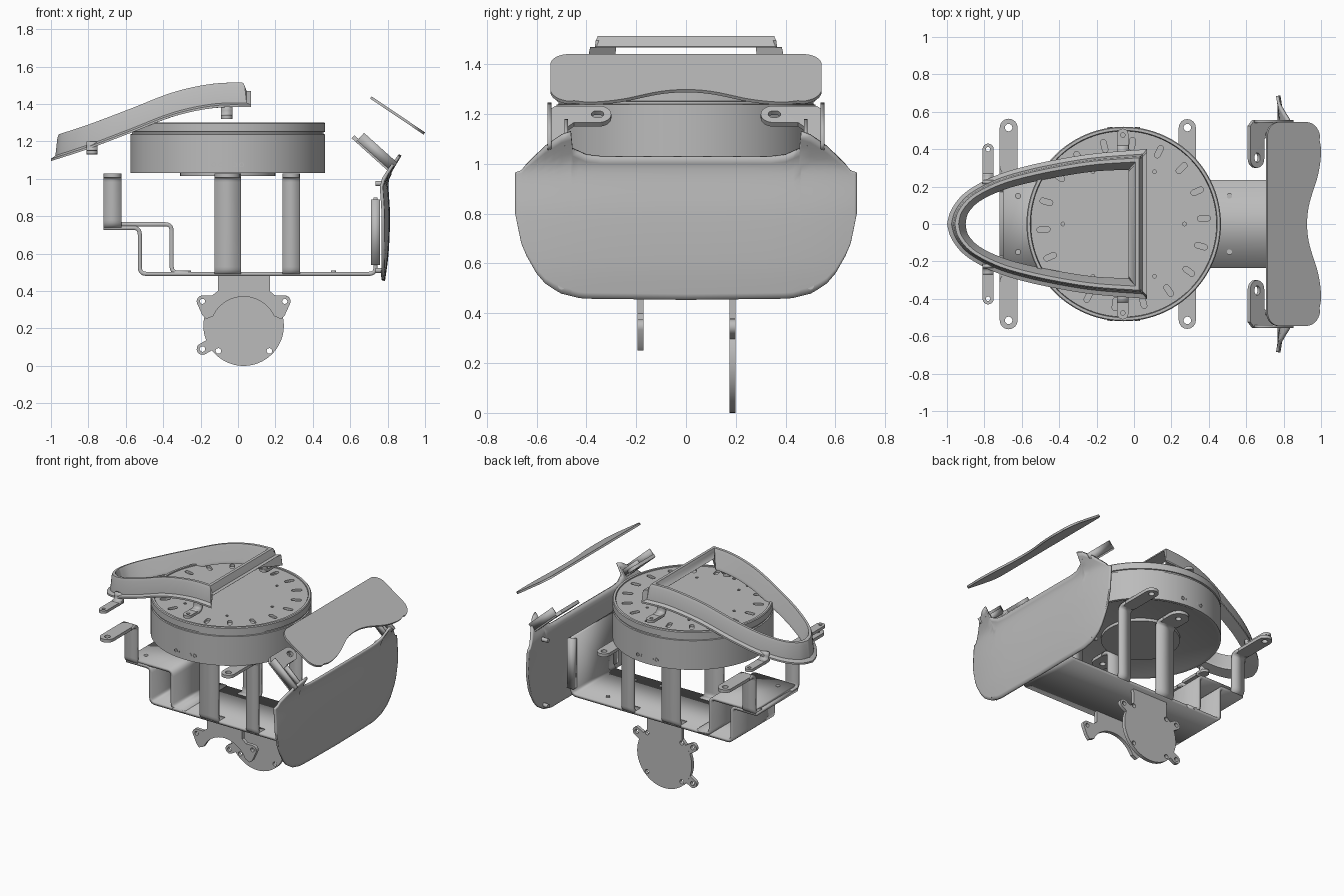
import bpy, bmesh, math
from math import sin, cos, pi, radians
from mathutils import Matrix, Vector

if "Cube" in bpy.data.objects:
    bpy.data.objects.remove(bpy.data.objects["Cube"])

grey = bpy.data.materials.new("plain grey")
grey.use_nodes = True
COLOUR = (0.5, 0.5, 0.5, 1)
grey.diffuse_color = COLOUR
grey.node_tree.nodes["Principled BSDF"].inputs["Base Color"].default_value = COLOUR


def finish(name, mesh, matrix=Matrix(), thick=0):
    mesh.materials.clear()
    mesh.materials.append(grey)
    ob = bpy.data.objects.new(name, mesh)
    ob.matrix_world = matrix
    bpy.context.collection.objects.link(ob)
    if thick:
        mod = ob.modifiers.new("thickness", "SOLIDIFY")
        mod.thickness, mod.offset = thick, 0
    bpy.ops.object.select_all(action="DESELECT")
    ob.select_set(True)
    bpy.context.view_layer.objects.active = ob
    bpy.ops.object.shade_smooth_by_angle(angle=radians(35))
    return ob


def grid(name, rows, matrix=Matrix(), thick=0, closed=False):
    """Skin a list of equally long point rows; closed wraps both ways."""
    bm = bmesh.new()
    vs = [[bm.verts.new(p) for p in row] for row in rows]
    n, m = len(rows), len(rows[0])
    for i in range(n if closed else n - 1):
        for j in range(m if closed else m - 1):
            k, l = (i + 1) % n, (j + 1) % m
            bm.faces.new((vs[i][j], vs[k][j], vs[k][l], vs[i][l]))
    bmesh.ops.recalc_face_normals(bm, faces=bm.faces)
    mesh = bpy.data.meshes.new(name)
    bm.to_mesh(mesh)
    bm.free()
    return finish(name, mesh, matrix, thick)


def sheet(name, loops, thick, matrix):
    """Flat plate; loops after the first are holes."""
    cu = bpy.data.curves.new(name, "CURVE")
    cu.dimensions, cu.fill_mode, cu.extrude = "2D", "BOTH", thick / 2
    for loop in loops:
        sp = cu.splines.new("POLY")
        sp.points.add(len(loop) - 1)
        for pt, (a, b) in zip(sp.points, loop):
            pt.co = (a, b, 0, 1)
        sp.use_cyclic_u = True
    tmp = bpy.data.objects.new(name, cu)
    bpy.context.collection.objects.link(tmp)
    dg = bpy.context.evaluated_depsgraph_get()
    mesh = bpy.data.meshes.new_from_object(tmp.evaluated_get(dg))
    bpy.data.objects.remove(tmp)
    return finish(name, mesh, matrix)


def arc(x, y, r, a=0, b=360, n=24):
    full = b - a == 360
    return [(x + r * cos(radians(a + (b - a) * i / n)), y + r * sin(radians(a + (b - a) * i / n)))
            for i in range(n if full else n + 1)]


def pill(x, y, length, r, angle=0):
    dx, dy = cos(radians(angle)) * length / 2, sin(radians(angle)) * length / 2
    return (arc(x + dx, y + dy, r, angle - 90, angle + 90, 8)
            + arc(x - dx, y - dy, r, angle + 90, angle + 270, 8))


def smooth(pts, n=6):
    ps = [Vector(p) for p in [pts[0], *pts, pts[-1]]]
    out = []
    for a, b, c, d in zip(ps, ps[1:], ps[2:], ps[3:]):
        for i in range(n):
            t = i / n
            out.append(b + (c - a) * t / 2 + (a * 2 - b * 5 + c * 4 - d) * t * t / 2
                       + (b * 3 - a - c * 3 + d) * t ** 3 / 2)
    return out + [ps[-1]]


def lookup(table, x):
    for (a, p), (b, q) in zip(table, table[1:]):
        if x <= b:
            return p + (q - p) * max(0, (x - a) / (b - a))
    return table[-1][1]


def rounded(path, r=0.035, n=5):
    ps = [Vector(p) for p in path]
    out = [ps[0]]
    for a, b, c in zip(ps, ps[1:], ps[2:]):
        p, q = b + (a - b).normalized() * r, b + (c - b).normalized() * r
        for i in range(n + 1):
            t = i / n
            out.append(p * (1 - t) ** 2 + b * 2 * t * (1 - t) + q * t * t)
    return out + [ps[-1]]


def bent(name, path, lo, hi, along_x=True, thick=0.022):
    """Bent metal strip: path in the side plane, lo..hi across it."""
    rows = [[(p[0], w, p[1]) if along_x else (w, p[0], p[1]) for w in (lo, hi)] for p in rounded(path)]
    return grid(name, rows, thick=thick)


def flat(z):
    return Matrix.Translation((0, 0, z))


def upright(y):
    return Matrix.Translation((0, y, 0)) @ Matrix.Rotation(pi / 2, 4, "X")


def cylinder(name, r, depth, loc, rot=Matrix()):
    bm = bmesh.new()
    bmesh.ops.create_cone(bm, cap_ends=True, segments=24, radius1=r, radius2=r, depth=depth)
    mesh = bpy.data.meshes.new(name)
    bm.to_mesh(mesh)
    bm.free()
    return finish(name, mesh, Matrix.Translation(loc) @ rot)


# Drum: turned body, slotted top disc, lower disc
DX = -0.055
profile = [(0.001, 1.035), (0.49, 1.035), (0.5, 1.03), (0.52, 1.03), (0.52, 1.238), (0.512, 1.24),
           (0.512, 1.25), (0.52, 1.252), (0.52, 1.296), (0.515, 1.302), (0.5, 1.302), (0.497, 1.278),
           (0.001, 1.278)]
drum = grid("drum", [[(DX + r * cos(a), r * sin(a), z) for r, z in profile]
                     for a in [2 * pi * i / 96 for i in range(96)]], closed=True)
slots = [pill(DX + 0.43 * cos(radians(a)), 0.43 * sin(radians(a)), 0.04, 0.015, a) for a in range(4, 364, 20)]
dots = [arc(x, y, 0.01, n=10) for x in (-0.38, 0.27) for y in (0, )]
dots += [arc(x, y, 0.01, n=10) for x in (-0.22, 0.11) for y in (-0.28, 0.28)]
sheet("drum_top", [arc(DX, 0, 0.497, n=96)] + slots + dots, 0.016, flat(1.288))
sheet("drum_lower_disc", [arc(DX, 0, 0.255, n=48)], 0.02, flat(1.024))
for i in range(5):
    for s in (-1, 1):
        hole = sheet("drum_vent_ring", [arc(DX + (i - 2) * 0.037, 1.075, 0.013, n=12),
                                        arc(DX + (i - 2) * 0.037, 1.075, 0.009, n=12)], 0.006, upright(s * 0.516))

# Upper frame: D-shaped loop following an S curve
low = smooth([(-1.0, 1.095), (-0.8, 1.16), (-0.58, 1.243), (-0.34, 1.335), (-0.12, 1.38), (0.07, 1.383)])
outer = smooth([(0.07, 0.40), (-0.2, 0.378), (-0.4, 0.347), (-0.6, 0.303), (-0.76, 0.25),
                (-0.9, 0.17), (-0.975, 0.08), (-1.0, 0)])
inner = smooth([(-0.03, 0.29), (-0.2, 0.282), (-0.37, 0.258), (-0.54, 0.225), (-0.69, 0.185),
                (-0.82, 0.125), (-0.885, 0.06), (-0.9, 0)])
section = [(0, 0), (0, 0.012), (0.24, 0.022), (0.34, 0.112), (0.42, 0.13), (0.62, 0.13),
           (0.7, 0.112), (0.96, 0.02), (1, 0.01), (1, 0)]


def frame_row(o, i, lift=0):
    row = []
    for f, h in section:
        x, y = o[0] * (1 - f) + i[0] * f, o[1] * (1 - f) + i[1] * f
        row.append((x, y, lookup(low, x) + max(h, lift * (0.085 + h * 0.1))))
    return row


half = list(zip(outer, inner))
rows = [frame_row(o, i) for o, i in half]
rows += [frame_row((o[0], -o[1]), (i[0], -i[1])) for o, i in half[-2::-1]]
rows += [frame_row((0.07, s * 0.385), (-0.03, s * 0.28), 1) for s in (-1, 1)]
grid("upper_frame", rows, closed=True)

for s in (-1, 1):
    sheet("frame_rear_tab", [pill(-0.78, s * 0.31, 0.18, 0.03, 90), arc(-0.78, s * 0.4, 0.012, n=12)],
          0.02, flat(1.142))
    bent("frame_rear_hanger", [(s * 0.27, 1.142), (s * 0.225, 1.142), (s * 0.225, 1.2)], -0.81, -0.75, False)
    sheet("frame_front_tab", [pill(-0.06, s * 0.43, 0.1, 0.03, 90), arc(-0.06, s * 0.475, 0.012, n=12)],
          0.02, flat(1.33))
    bent("frame_front_hanger", [(s * 0.42, 1.33), (s * 0.36, 1.33), (s * 0.36, 1.4)], -0.09, -0.03, False)

# Base tray with stepped end and upturned end
W = 0.235
bent("base_tray", [(-0.72, 0.738), (-0.525, 0.738), (-0.525, 0.492), (0.735, 0.492), (0.735, 0.9)], -W, W)
bent("upper_step", [(-0.70, 0.757), (-0.355, 0.757), (-0.355, 0.498), (-0.25, 0.498)], -W, W)
for s in (-1, 1):
    bent("end_flange", [(0.735, 0.54), (0.735, 0.89)], s * W - 0.02, s * W + 0.02, thick=0.05)
    for x in (-0.62, 0.51):
        cylinder("tray_rivet", 0.014, 0.02, (x, s * 0.15, 0.76 if x < 0 else 0.5))

# Upright brackets with outward ears
for label, x, hw, foot, reach in (("rear", -0.67, 0.048, 0.745, 0.515), ("middle", -0.055, 0.07, 0.495, 0.38),
                                  ("front", 0.285, 0.046, 0.495, 0.515)):
    for s in (-1, 1):
        bent(label + "_bracket_leg", [(s * 0.31, 1.018), (s * 0.243, 1.018), (s * 0.243, foot), (s * 0.17, foot)],
             x - hw, x + hw, False)
        mid, length = (reach + 0.31) / 2, reach - 0.31
        sheet(label + "_bracket_ear", [pill(x, s * mid, length, hw, 90), arc(x, s * reach, 0.02, n=16)],
              0.022, flat(1.018))

# Hanging round mount at the back and arched mount at the front
CX, CZ, R = 0.03, 0.215, 0.215
lugs = [(-0.19, 0.345), (0.25, 0.345), (-0.19, 0.09)]
sheet("round_mount", [arc(CX, CZ, R, 130, 410, 64) + [(0.17, 0.49), (-0.108, 0.49)]]
      + [arc(x, z, 0.015, n=12) for x, z in ((-0.105, 0.357), (0.168, 0.357), (0.168, 0.08), (-0.105, 0.08))],
      0.025, upright(0.187))
for x, z in lugs:
    a = math.degrees(math.atan2(CZ - z, CX - x))
    ca, sa = cos(radians(a)), sin(radians(a))
    sheet("round_mount_lug", [pill(x + 0.03 * ca, z + 0.03 * sa, 0.06, 0.031, a), arc(x, z, 0.015, n=12)],
          0.024, upright(0.187))
arch = arc(CX, 0.19, 0.18, 25, 155, 24)
sheet("arched_mount", [[(-0.108, 0.49), (-0.108, 0.40), (-0.14, 0.375)] + arc(-0.19, 0.345, 0.031, 90, 200, 8)
                       + [(-0.19, 0.27), (-0.17, 0.25)] + arch[::-1]
                       + [(0.23, 0.25), (0.25, 0.27)] + arc(0.25, 0.345, 0.031, -20, 90, 8)
                       + [(0.20, 0.375), (0.17, 0.40), (0.17, 0.49)],
                       arc(-0.19, 0.345, 0.014, n=12), arc(0.25, 0.345, 0.014, n=12)], 0.025, upright(-0.183))

# End shield: curved panel with flared upper ears
bottom = [(0, 0.455), (0.42, 0.46), (0.5, 0.48), (0.56, 0.515), (0.62, 0.585), (0.66, 0.68), (0.685, 0.8)]
top = [(0, 1.028), (0.34, 1.028), (0.40, 1.035), (0.455, 1.06), (0.462, 1.128), (0.5, 1.115), (0.565, 1.07),
       (0.64, 1.0), (0.66, 0.975), (0.685, 0.965)]
bulge = smooth([(0.455, 0.778), (0.6, 0.797), (0.8, 0.805), (0.97, 0.797), (1.03, 0.815), (1.13, 0.875)])
ys = [0, 0.12, 0.24, 0.34, 0.37, 0.4, 0.43, 0.455, 0.462, 0.5, 0.53, 0.565, 0.6, 0.64, 0.66, 0.675, 0.685]
rows = []
for y in [-v for v in ys[:0:-1]] + ys:
    a, b = lookup(bottom, abs(y)), lookup(top, abs(y))
    zs = [a + (b - a) * j / 24 for j in range(25)]
    rows.append([(lookup(bulge, z) - 0.03 * (abs(y) / 0.685) ** 4, y, z) for z in zs])
grid("end_shield", rows, thick=0.016)
for s in (-1, 1):
    for z in (0.51, 0.975):
        cylinder("shield_peg", 0.014, 0.05, (0.76, s * 0.5, z), Matrix.Rotation(pi / 2, 4, "Y"))

# Sloping hinge brackets above the shield
slope = Matrix.Translation((0.615, 0, 1.225)) @ Matrix.Rotation(radians(42), 4, "Y")
for s in (-1, 1):
    tab = arc(0.05, 0.35, 0.05, 90, 270, 10)
    hook = arc(0.05, 0.35, 0.05, 180, 360, 12) + [(0.1, 0.45), (0.13, 0.48), (0.27, 0.48), (0.27, 0.555),
                                                   (0.03, 0.555), (0, 0.525)]
    sheet("hinge_plate", [[(a, s * b) for a, b in hook], pill(0.05, s * 0.355, 0.01, 0.02, 90)], 0.022, slope)
    grid("hinge_side_wall", [[(a, s * 0.548, h) for h in (0, 0.055)] for a in (0.03, 0.27)], slope, 0.016)
    grid("hinge_rib", [[(a, s * 0.48, h) for h in (0, 0.04)] for a in (0.11, 0.27)], slope, 0.014)

# Sloping upper pad with a scooped lower edge
pad = Matrix.Translation((0.71, 0, 1.435)) @ Matrix.Rotation(math.atan2(0.195, 0.29), 4, "Y")
edge = smooth([(0.335, -0.45), (0.345, -0.38), (0.325, -0.26), (0.27, -0.11), (0.255, 0),
               (0.27, 0.11), (0.325, 0.26), (0.345, 0.38), (0.335, 0.45)])
outline = (arc(0.075, -0.47, 0.075, 180, 270, 8) + arc(0.25, -0.455, 0.09, 270, 350, 8)
           + [tuple(p) for p in edge] + arc(0.25, 0.455, 0.09, 10, 90, 8) + arc(0.075, 0.47, 0.075, 90, 180, 8))
sheet("upper_pad", [outline], 0.014, pad)
